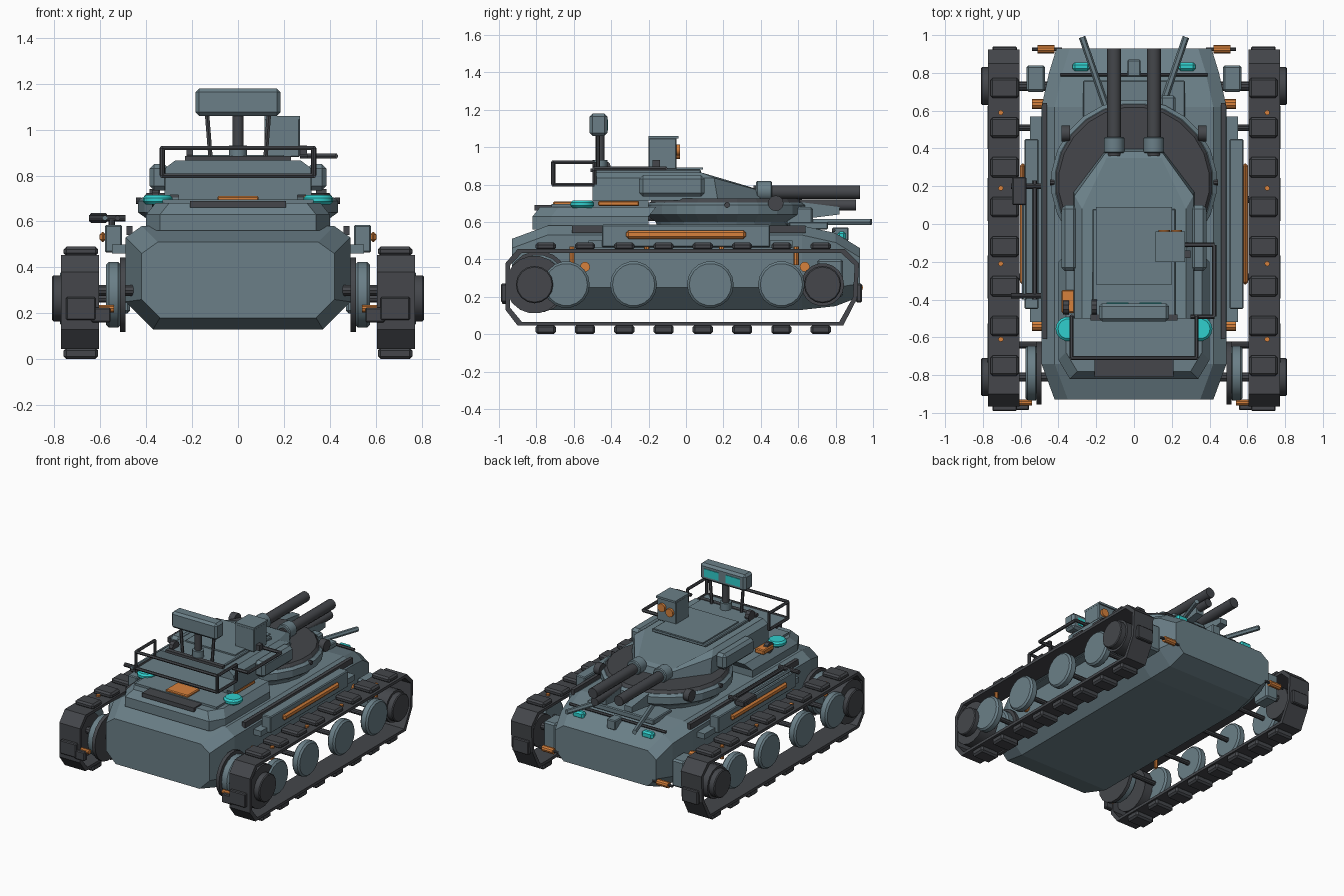
import bpy, bmesh, math
from mathutils import Vector

if "Cube" in bpy.data.objects:
    bpy.data.objects.remove(bpy.data.objects["Cube"])


def material(name, red, green, blue):
    m = bpy.data.materials.new(name)
    m.use_nodes = True
    m.diffuse_color = (red, green, blue, 1)
    m.node_tree.nodes["Principled BSDF"].inputs["Base Color"].default_value = m.diffuse_color
    return m


STEEL = material("blue_grey_steel", 0.145, 0.213, 0.245)
DARK = material("dark_metal", 0.058, 0.062, 0.07)
ORANGE = material("orange_paint", 0.68, 0.22, 0.045)
CYAN = material("cyan_glass", 0.03, 0.62, 0.61)
FINE, SOFT = 0.006, 0.012  # edge bevel widths


def finish(name, bm, mat, bevel, smooth):
    bmesh.ops.recalc_face_normals(bm, faces=bm.faces)
    mesh = bpy.data.meshes.new(name)
    bm.to_mesh(mesh)
    bm.free()
    ob = bpy.data.objects.new(name, mesh)
    bpy.context.collection.objects.link(ob)
    mesh.materials.append(mat)
    if bevel:
        mod = ob.modifiers.new("edge_bevel", "BEVEL")
        mod.width, mod.segments = bevel, 1
    if smooth:
        bpy.ops.object.select_all(action="DESELECT")
        ob.select_set(True)
        bpy.context.view_layer.objects.active = ob
        bpy.ops.object.shade_smooth_by_angle(angle=math.radians(35))


def loft(name, rings, mat, bevel=None, smooth=False, closed=False):
    """Skin equal-length rings of points; cap the ends or close the loop."""
    bm = bmesh.new()
    loops = [[bm.verts.new(point) for point in ring] for ring in rings]
    following = loops[1:] + loops[:1] if closed else loops[1:]
    for a, b in zip(loops, following):
        for i in range(len(a)):
            bm.faces.new((a[i - 1], a[i], b[i], b[i - 1]))
    if not closed:
        bm.faces.new(loops[0])
        bm.faces.new(loops[-1])
    finish(name, bm, mat, bevel, smooth)


def stack(name, levels, mat, bevel=None):
    """Loft (outline, height) levels upward."""
    loft(name, [[(x, y, z) for x, y in outline] for outline, z in levels], mat, bevel)


def rectangle(x, y):
    return [(x[0], y[0]), (x[1], y[0]), (x[1], y[1]), (x[0], y[1])]


def box(name, x, y, z, mat, bevel=None):
    """Box from (low, high) pairs."""
    stack(name, [(rectangle(x, y), height) for height in z], mat, bevel)


def around(centre, half):
    return (centre - half, centre + half)


def rod(name, start, end, radius, mat, sides=10, bevel=None):
    start, end = Vector(start), Vector(end)
    turn = (end - start).to_track_quat("Z", "Y")
    angles = [math.tau * i / sides for i in range(sides)]
    spokes = [turn @ Vector((math.cos(t), math.sin(t), 0)) * radius for t in angles]
    loft(name, [[c + s for s in spokes] for c in (start, end)], mat, bevel, smooth=sides > 8)


def axle(name, x, y, z, radius, mat, sides=10, bevel=None):
    """Rod across the model between a pair of x values."""
    rod(name, (x[0], y, z), (x[1], y, z), radius, mat, sides, bevel)


def barrel(name, x, y, z, radius, mat, bevel=None):
    """Rod along the model between a pair of y values."""
    rod(name, (x, y[0], z), (x, y[1], z), radius, mat, 14, bevel)


def post(name, x, y, z, radius, mat, sides=8, bevel=None):
    """Upright rod between a pair of heights."""
    rod(name, (x, y, z[0]), (x, y, z[1]), radius, mat, sides, bevel)


def rail(name, path, z, radius, mat):
    """Bent tube through level (x, y) points."""
    for start, end in zip(path, path[1:]):
        rod(name, (*start, z), (*end, z), radius, mat, 6)


def mirrored(half):
    """Complete a top outline from its +x half."""
    return half + [(-x, y) for x, y in reversed(half)]


def inset(outline, amount):
    return [(x - math.copysign(amount, x), y - math.copysign(amount, y)) for x, y in outline]


# Hull: chamfered octagon sections along the length
def section(y, width, bottom, top, chamfer):
    half = [(width - chamfer, bottom), (width, bottom + chamfer),
            (width, top - 0.05), (width - 0.07, top)]
    return [(x, y, z) for x, z in mirrored(half)]


loft("hull", [section(-0.93, 0.42, 0.18, 0.51, 0.08), section(-0.74, 0.49, 0.13, 0.58, 0.12),
              section(0.62, 0.49, 0.13, 0.58, 0.12), section(0.8, 0.45, 0.15, 0.54, 0.1),
              section(0.93, 0.41, 0.2, 0.46, 0.07)], STEEL)

# Engine deck with slot, lid and hatch
deck = mirrored([(0.4, -0.2), (0.4, -0.72), (0.34, -0.82)])
stack("engine_deck", [(deck, 0.56), (deck, 0.63), (inset(deck, 0.04), 0.68)], STEEL)
box("deck_slot", around(0, 0.21), (-0.81, -0.72), (0.66, 0.69), DARK)
box("deck_lid", around(0, 0.33), (-0.72, -0.5), (0.67, 0.695), STEEL)
box("deck_hatch", around(0, 0.09), (-0.71, -0.57), (0.69, 0.71), ORANGE, FINE)
box("bustle_base", around(0, 0.26), (-0.5, -0.2), (0.67, 0.73), STEEL)
box("front_panel", around(0, 0.27), (0.55, 0.76), (0.56, 0.6), STEEL, FINE)
box("nose_block", around(0, 0.035), (0.78, 0.87), (0.5, 0.57), STEEL, FINE)
axle("nose_crossbar", around(0, 0.39), 0.79, 0.555, 0.01, DARK, 6)


# Turret ring: flared steel skirt under a dark plate
def circle(radius):
    return [(radius * math.cos(t), 0.22 + radius * math.sin(t))
            for t in (math.tau * (i + 0.5) / 24 for i in range(24))]


stack("turret_skirt", [(circle(0.37), 0.56), (circle(0.385), 0.6), (circle(0.44), 0.64),
                       (circle(0.44), 0.69), (circle(0.42), 0.705)], STEEL)
stack("turret_ring_plate", [(circle(0.42), 0.7), (circle(0.4), 0.725)], DARK)


# Turret body: near-vertical sides and a sloped nose
def turret_level(width, shoulder, tip, nose_z, z):
    half = [(0.145, tip), (width, shoulder), (width, -0.5)]
    return [(x, y, nose_z if y == tip else z) for x, y in mirrored(half)]


loft("turret_body", [turret_level(0.32, 0.17, 0.4, 0.715, 0.715),
                     turret_level(0.315, 0.15, 0.385, 0.77, 0.835),
                     turret_level(0.275, 0.08, 0.35, 0.785, 0.865)], STEEL)
box("turret_roof", around(0, 0.22), (-0.5, 0.08), (0.855, 0.88), STEEL, FINE)
box("roof_hatch", around(0, 0.2), (-0.32, 0.09), (0.88, 0.89), STEEL)
box("roof_rear_trim", around(0, 0.23), (-0.51, -0.48), (0.866, 0.885), DARK)

# Twin guns, cuffs, mounts and paired turret fittings
for side in (-1, 1):
    def across(inner, outer):
        return sorted((side * inner, side * outer))

    gun_x = side * 0.105
    barrel("gun_barrel", gun_x, (0.36, 0.93), 0.76, 0.037, DARK)
    barrel("gun_cuff", gun_x, (0.375, 0.46), 0.765, 0.055, STEEL, FINE)
    mount = [(0.5, 0.6), (0.82, 0.64), (0.82, 0.68), (0.5, 0.72)]
    loft("lower_mount", [[(x, y, z) for y, z in mount] for x in around(gun_x, 0.03)], STEEL)
    rail("whisker_rod", [(side * 0.13, 0.57), (side * 0.275, 0.99)], 0.6, 0.018, STEEL)
    box("headlight", around(side * 0.28, 0.045), (0.81, 0.855), (0.5, 0.55), CYAN, SOFT)
    cheek = rectangle(across(0.3, 0.385), (-0.25, 0.1))
    stack("turret_cheek", [(cheek, 0.735), (cheek, 0.85)], STEEL, 0.02)
    axle("ring_canister", across(0.34, 0.385), 0.48, 0.7, 0.042, DARK, 12)
    axle("ring_bolt", across(0.42, 0.445), 0.22, 0.69, 0.015, DARK)
    post("deck_lamp", side * 0.35, -0.555, (0.675, 0.715), 0.065, CYAN, 14, SOFT)
    rod("mast_strut", (side * 0.12, -0.47, 0.88), (side * 0.135, -0.47, 1.07), 0.011, DARK, 6)
    box("mast_window", across(0.03, 0.145), around(-0.42, 0.004), (1.09, 1.147), CYAN)
barrel("lower_barrel", gun_x, (0.6, 0.91), 0.69, 0.03, DARK)
box("gun_side_box", (0.14, 0.22), (0.53, 0.68), (0.58, 0.68), STEEL, SOFT)

# Mast with wide sight head
post("mast", 0, -0.46, (0.86, 1.08), 0.024, DARK, 12)
post("mast_collar", 0, -0.46, (0.88, 0.93), 0.04, STEEL, 12)
box("sight_head", around(0, 0.185), (-0.515, -0.42), (1.06, 1.18), STEEL, 0.016)

# Sensor box with paired lenses
box("sensor_box", (0.115, 0.27), (-0.2, -0.05), (0.88, 1.05), STEEL, FINE)
box("sensor_visor", (0.115, 0.27), (-0.2, -0.04), (1.045, 1.06), STEEL)
for x, z in ((0.16, 0.965), (0.225, 0.985)):
    barrel("sensor_lens", x, (-0.06, -0.033), z, 0.03, ORANGE)
box("sensor_knob", (0.26, 0.3), (-0.18, -0.14), (0.89, 0.93), DARK)

# Stowage basket, guard rails and deck gear
basket = rectangle(around(0, 0.33), (-0.49, -0.71))
stack("basket_floor", [(basket, 0.795), (basket, 0.803)], STEEL)
for z in (0.8, 0.92):
    rail("guard_rail", basket[2:] + basket[:2] if z < 0 else
         [basket[0], basket[3], basket[2], basket[1]], z, 0.011, DARK)
for x, y in basket:
    post("guard_post", x, y, (0.8, 0.92), 0.011, DARK)
rail("side_rail", [(0.27, -0.11), (0.425, -0.11), (0.425, -0.49), (0.3, -0.49)], 0.885, SOFT, DARK)
box("orange_pack", (-0.385, -0.31), (-0.47, -0.35), (0.68, 0.715), ORANGE, FINE)
box("orange_handle", (0.285, 0.315), (-0.47, -0.25), (0.685, 0.713), ORANGE, FINE)
for x, z in ((-0.36, 0.7), (-0.21, 0.89)):
    axle("rear_canister", around(x, 0.015), -0.44, z, 0.04, DARK)

# Running gear, repeated on both sides
AXLE_Z, TRACK_MID = 0.265, 0.25
track_path = [(-0.965, 0.13), (-0.9, 0.045), (0.84, 0.045), (0.915, 0.19),
              (0.925, 0.38), (0.85, 0.455), (-0.9, 0.455), (-0.965, 0.38)]
for side in (-1, 1):
    edges = across(0.605, 0.772)
    band = []
    for y, z in track_path:
        inner_y, inner_z = y * 0.975, TRACK_MID + (z - TRACK_MID) * 0.9
        band.append([(edges[0], y, z), (edges[1], y, z),
                     (edges[1], inner_y, inner_z), (edges[0], inner_y, inner_z)])
    loft("track_band", band, DARK, closed=True)
    for i in range(8):
        pad = rectangle(across(0.61, 0.76), around(i * 0.21 - 0.75, 0.054))
        stack("track_pad_lower", [(pad, 0), (pad, 0.05)], DARK, SOFT)
        stack("track_pad_upper", [(pad, 0.45), (pad, 0.49)], DARK, SOFT)
    for y in (-0.975, 0.925):
        box("track_pad_end", across(0.62, 0.75), around(y, 0.015), (0.17, 0.27), DARK, FINE)
    for i in range(4):
        bottom = 0.44 if i in (1, 2) else 0.37
        post("track_pin", side * 0.705, i * 0.4 - 0.61, (bottom, 0.468), 0.014, ORANGE)
    for y in (-0.64, -0.28, 0.13, 0.51):
        axle("road_wheel", across(0.715, 0.775), y, AXLE_Z, 0.125, STEEL, 18, SOFT)
        axle("wheel_axle", across(0.45, 0.72), y, AXLE_Z, 0.018, DARK)
    for y, radius in ((-0.81, 0.155), (0.73, 0.115)):
        axle("end_wheel", across(0.65, 0.765), y, AXLE_Z, radius, DARK, 18)
        axle("end_wheel_hub", across(0.76, 0.81), y, AXLE_Z, 0.1, DARK, 16, FINE)
        axle("end_axle", across(0.4, 0.66), y, 0.3, 0.025, DARK)
    axle("drive_disc", across(0.51, 0.575), -0.79, 0.28, 0.145, STEEL, 18, SOFT)
    axle("drive_flange", across(0.49, 0.515), -0.79, 0.28, 0.165, DARK, 18)
    box("rear_gearbox", across(0.47, 0.57), (0.7, 0.84), (0.2, 0.4), STEEL, SOFT)
    # Side locker, orange bar, trim rod and brackets
    box("side_locker", across(0.505, 0.58), around(0, 0.45), (0.465, 0.585), STEEL, FINE)
    box("side_shelf", across(0.45, 0.55), (-0.52, 0.57), (0.46, 0.5), STEEL)
    box("orange_bar", across(0.575, 0.603), around(0, 0.32), (0.51, 0.555), ORANGE, SOFT)
    box("trim_rod", across(0.46, 0.485), (-0.61, 0.64), (0.54, 0.58), DARK)
    for y in (-0.54, 0.635):
        axle("orange_bracket", across(0.475, 0.54), y, 0.36, 0.027, ORANGE)
    axle("orange_end_pin", across(0.54, 0.61), -0.945, 0.22, 0.017, ORANGE)
    box("track_tensioner", across(0.555, 0.64), (-0.985, -0.95), (0.16, 0.225), DARK, FINE)
    axle("tow_pin", across(0.42, 0.51), 0.925, 0.25, 0.022, ORANGE)
    axle("tow_mount", across(0.38, 0.54), 0.925, 0.25, 0.01, DARK)

# Stowage rack on one side
RACK_Z = 0.615
rail("rack_outer_bar", [(-0.58, -0.4), (-0.58, 0.23)], RACK_Z, SOFT, STEEL)
rail("rack_inner_bar", [(-0.525, -0.4), (-0.525, 0.23)], RACK_Z, SOFT, DARK)
for y in (-0.38, 0.2):
    axle("rack_crossbar", (-0.65, -0.49), y, RACK_Z, 0.015, DARK)
    post("rack_leg", -0.55, y, (0.57, RACK_Z), 0.014, DARK)
box("rack_clamp", (-0.645, -0.57), (0.1, 0.25), around(RACK_Z, 0.022), DARK, FINE)
